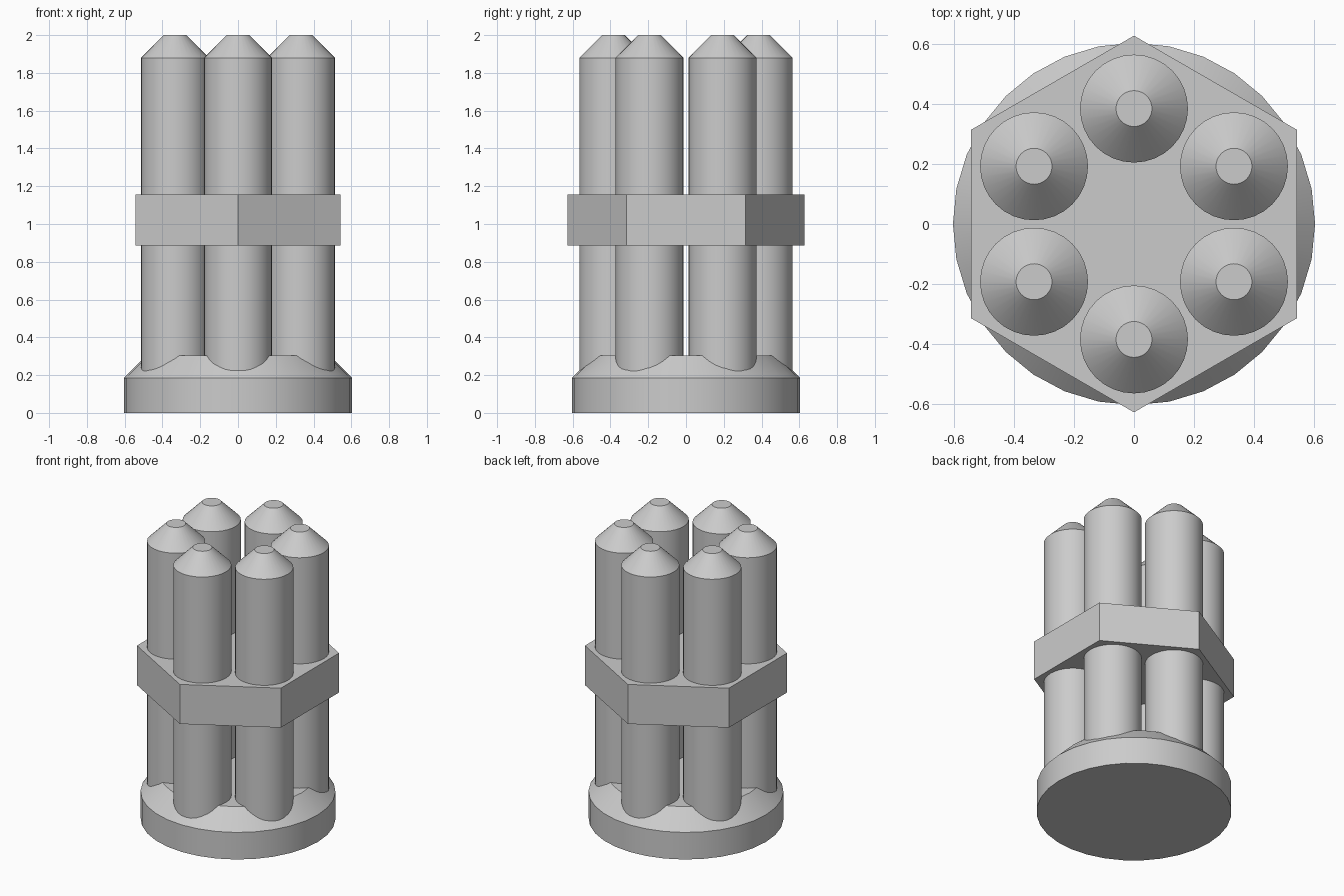
import bpy, bmesh
from math import radians, sin, cos

if "Cube" in bpy.data.objects:
    bpy.data.objects.remove(bpy.data.objects["Cube"])


def lathe(name, profile, sides, x=0, y=0, turn=0, smooth=True):
    """Solid of stacked rings from (radius, z) pairs, capped at both ends."""
    bm = bmesh.new()
    rings = []
    for r, z in profile:
        rings.append([bm.verts.new((r * cos(turn + radians(360 * i / sides)),
                                    r * sin(turn + radians(360 * i / sides)), z))
                      for i in range(sides)])
    for low, high in zip(rings, rings[1:]):
        for i in range(sides):
            j = (i + 1) % sides
            bm.faces.new((low[i], low[j], high[j], high[i]))
    bm.faces.new(rings[0][::-1])
    bm.faces.new(rings[-1])
    mesh = bpy.data.meshes.new(name)
    bm.to_mesh(mesh)
    bm.free()
    obj = bpy.data.objects.new(name, mesh)
    obj.location = (x, y, 0)
    bpy.context.collection.objects.link(obj)
    if smooth:
        bpy.ops.object.select_all(action='DESELECT')
        obj.select_set(True)
        bpy.context.view_layer.objects.active = obj
        bpy.ops.object.shade_smooth_by_angle(angle=radians(30))
    return obj


# Round base with a chamfered top edge
lathe("base", [(0.604, 0), (0.604, 0.185), (0.484, 0.305)], 32)

# Hexagonal collar holding the rods, corners pointing front and back
lathe("hex_collar", [(0.628, 0.885), (0.628, 1.155)], 6,
      turn=radians(30), smooth=False)

# Ring of six rods with blunt conical tips
for k in range(6):
    a = radians(30 + 60 * k)
    lathe(f"rod_{k + 1}", [(0.18, 0.1), (0.18, 1.88), (0.06, 2.0)], 32,
          x=0.385 * cos(a), y=0.385 * sin(a))
